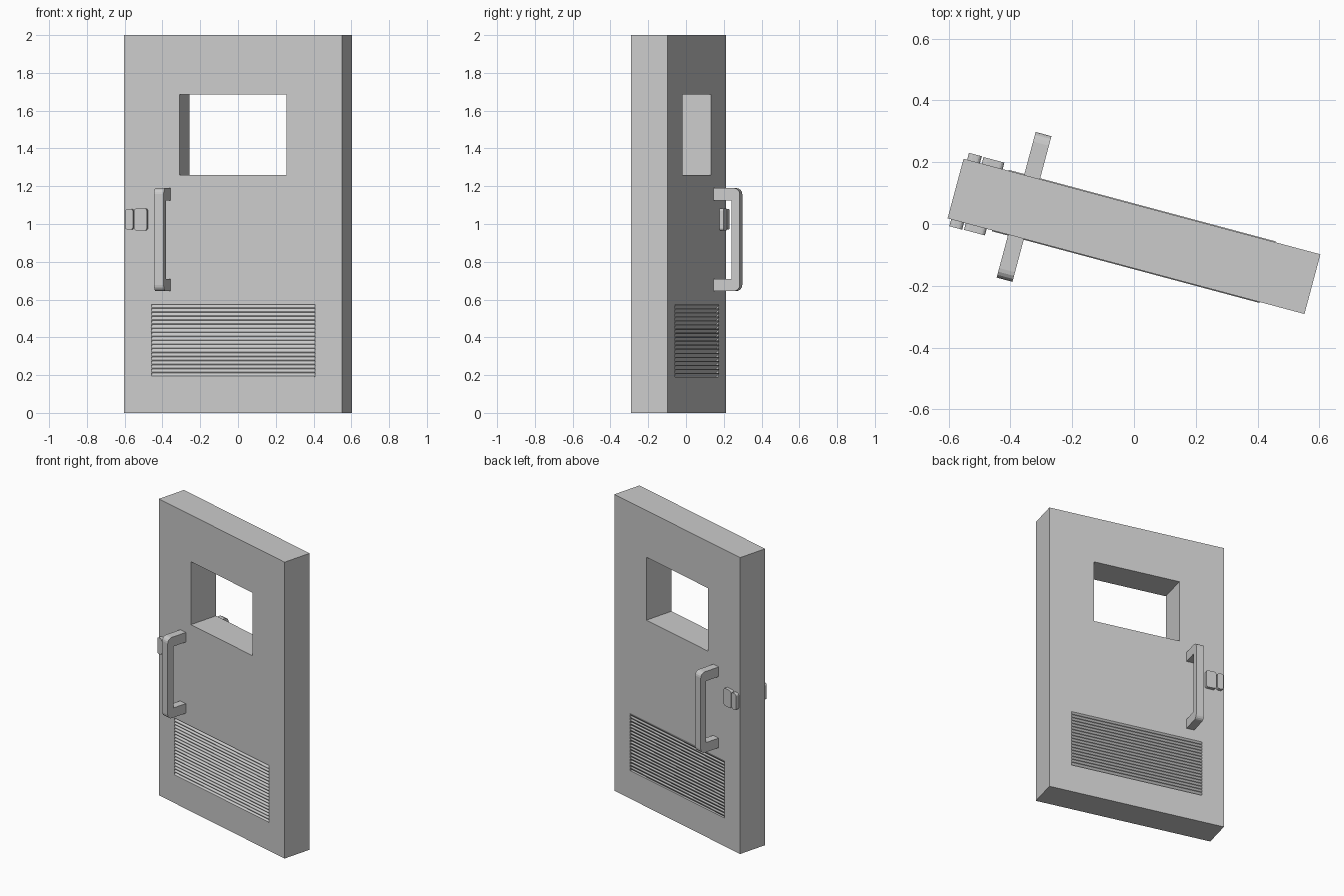
import bpy, bmesh
from math import radians, sin, cos, pi
from mathutils import Matrix, Vector

if "Cube" in bpy.data.objects:
    bpy.data.objects.remove(bpy.data.objects["Cube"])

# Door stands slightly turned about z
PLACE = Matrix.Translation((0, -0.04, 0)) @ Matrix.Rotation(radians(-15), 4, 'Z')


def prism(name, profile, axis, lo, hi):
    """Extrude a 2D profile along local x (profile = y,z) or y (profile = x,z)."""
    def point(a, b, t):
        return PLACE @ Vector((t, a, b) if axis == 'x' else (a, t, b))
    bm = bmesh.new()
    ends = [[bm.verts.new(point(a, b, t)) for a, b in profile] for t in (lo, hi)]
    n = len(profile)
    for end in ends:
        bm.faces.new(end)
    for i in range(n):
        j = (i + 1) % n
        bm.faces.new((ends[0][i], ends[0][j], ends[1][j], ends[1][i]))
    bmesh.ops.recalc_face_normals(bm, faces=bm.faces)
    mesh = bpy.data.meshes.new(name)
    bm.to_mesh(mesh)
    bm.free()
    ob = bpy.data.objects.new(name, mesh)
    bpy.context.collection.objects.link(ob)
    return ob


def rect(a0, a1, b0, b1):
    return [(a0, b0), (a1, b0), (a1, b1), (a0, b1)]


def arc(a, b, r, start, steps=4):
    return [(a + r * cos(start + pi / 2 * i / steps), b + r * sin(start + pi / 2 * i / steps))
            for i in range(steps + 1)]


def round_rect(a0, a1, b0, b1, r):
    return (arc(a1 - r, b1 - r, r, 0) + arc(a0 + r, b1 - r, r, pi / 2)
            + arc(a0 + r, b0 + r, r, pi) + arc(a1 - r, b0 + r, r, 1.5 * pi))


# Door slab with window and vent openings
VZ0, VZ1 = 0.19, 0.575
door = prism("door_slab", rect(-0.598, 0.598, 0, 2), 'y', -0.1, 0.1)
for label, shape in (("window", rect(-0.293, 0.293, 1.26, 1.685)),
                     ("vent", rect(-0.448, 0.448, VZ0, VZ1))):
    cutter = prism(label + "_cutter", shape, 'y', -0.2, 0.2)
    cutter.hide_render = True
    mod = door.modifiers.new(label, 'BOOLEAN')
    mod.operation = 'DIFFERENCE'
    mod.solver = 'EXACT'
    mod.object = cutter
    bpy.context.view_layer.objects.active = door
    bpy.ops.object.modifier_apply(modifier=mod.name)
    bpy.data.objects.remove(cutter)

# Vent louvres: slats slope up at the front, down at the back
SLATS = 18
pitch = (VZ1 - VZ0) / SLATS
front = []
for i in range(SLATS):
    z = VZ0 + i * pitch
    front += [(-0.103, z), (-0.103, z + 0.004), (-0.085, z + pitch)]
back = [(-v, VZ0 + VZ1 - z) for v, z in front]
prism("vent_louvres", front + back, 'x', -0.448, 0.448)

# Pull handles and lock plates on both faces
Z0, Z1, OUT, IN, ARM, R = 0.645, 1.19, 0.244, 0.2, 0.065, 0.032
handle = ([(0.098, Z0)] + arc(OUT - R, Z0 + R, R, 1.5 * pi)
          + arc(OUT - R, Z1 - R, R, 0)
          + [(0.098, Z1), (0.098, Z1 - ARM), (IN, Z1 - ARM), (IN, Z0 + ARM), (0.098, Z0 + ARM)])
for side, s in (("front", -1), ("back", 1)):
    prism(side + "_pull_handle", [(s * v, z) for v, z in handle], 'x', -0.395, -0.342)
    prism(side + "_latch_plate", round_rect(-0.586, -0.543, 0.97, 1.08, 0.014),
          'y', s * 0.098, s * 0.123)
    prism(side + "_lock_plate", round_rect(-0.537, -0.467, 0.965, 1.083, 0.014),
          'y', s * 0.098, s * 0.122)
